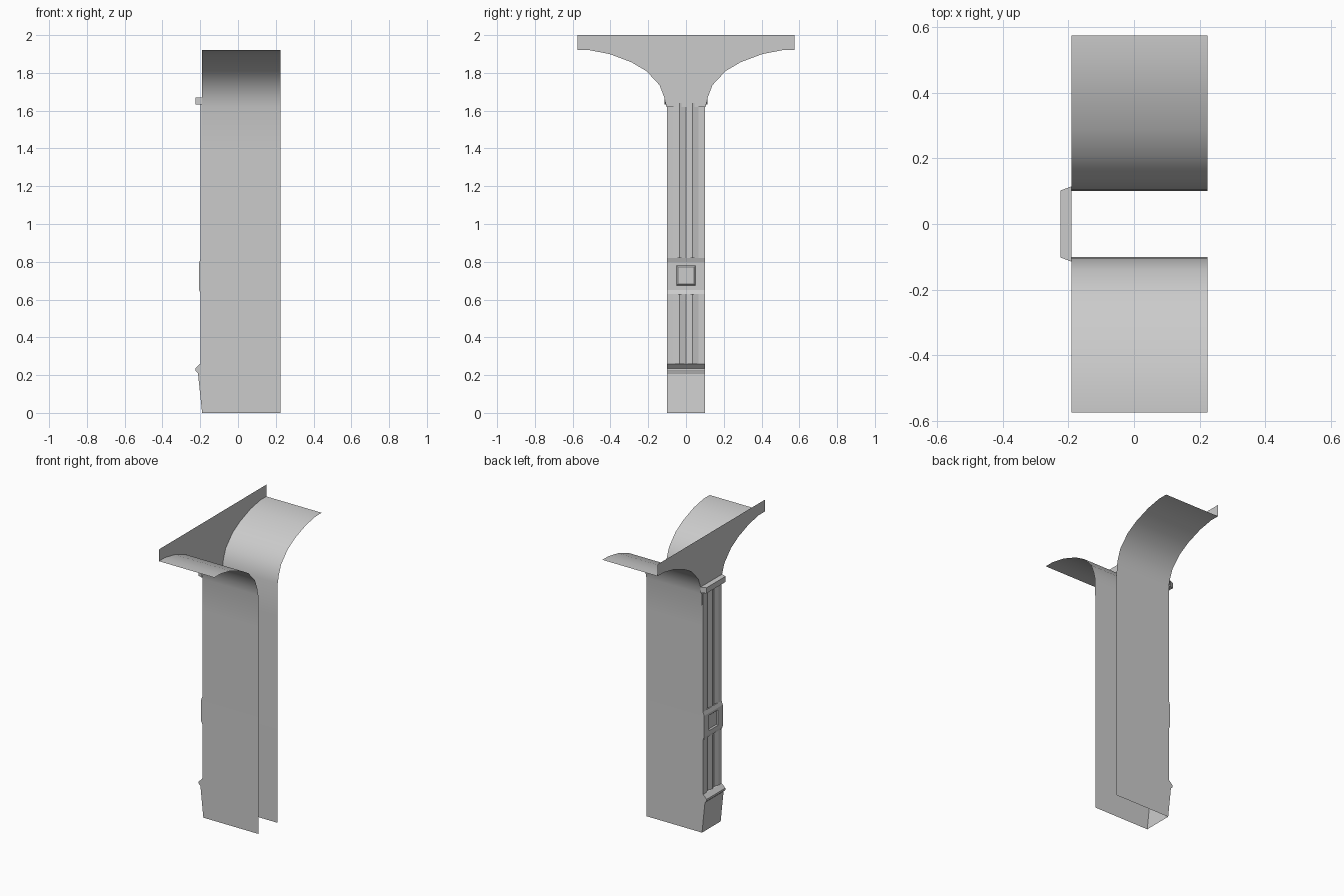
import bpy, bmesh

if "Cube" in bpy.data.objects:
    bpy.data.objects.remove(bpy.data.objects["Cube"])

FACE, BACK = -0.19, 0.225   # front plane of the pier and its open rear edge


def make(name, verts, faces, smooth=False, recalc=True):
    bm = bmesh.new()
    vs = [bm.verts.new(v) for v in verts]
    for f in faces:
        bm.faces.new([vs[i] for i in f])
    if recalc:
        bmesh.ops.recalc_face_normals(bm, faces=bm.faces)
    me = bpy.data.meshes.new(name)
    bm.to_mesh(me)
    bm.free()
    ob = bpy.data.objects.new(name, me)
    bpy.context.collection.objects.link(ob)
    for p in me.polygons:
        p.use_smooth = smooth
    return ob


def strip(name, a, b, caps=False, smooth=False, recalc=False):
    """Sheet between two matching rows of points, optionally with end caps."""
    n = len(a)
    faces = [(i, i + 1, n + i + 1, n + i) for i in range(n - 1)]
    if caps:
        faces += [tuple(reversed(range(n))), tuple(range(n, 2 * n))]
    return make(name, a + b, faces, smooth, recalc)


def rings(name, rows):
    """Nested rectangles (half width, z low, z high, x), last one filled."""
    verts, faces = [], []
    for w, z0, z1, x in rows:
        verts += [(x, w, z0), (x, -w, z0), (x, -w, z1), (x, w, z1)]
    for r in range(len(rows) - 1):
        for i in range(4):
            j = (i + 1) % 4
            faces.append((4 * r + i, 4 * r + j, 4 * r + 4 + j, 4 * r + 4 + i))
    k = 4 * (len(rows) - 1)
    faces.append((k, k + 1, k + 2, k + 3))
    ob = make(name, verts, faces, recalc=False)
    # front faces look towards -x
    if ob.data.polygons[-1].normal.x > 0:
        ob.data.flip_normals()
    return ob


# Side walls that sweep outwards into the half arches
curve = [(0.1, 0), (0.1, 1.4), (0.104, 1.62), (0.115, 1.67), (0.14, 1.735),
         (0.21, 1.81), (0.29, 1.857), (0.405, 1.9), (0.51, 1.92), (0.575, 1.92)]
for side, s in (("left", -1), ("right", 1)):
    front = [(FACE, s * y, z) for y, z in curve]
    rear = [(BACK, s * y, z) for y, z in curve]
    pair = (front, rear) if s < 0 else (rear, front)
    wall = strip(side + "_wall_and_arch", *pair, smooth=True)
    if wall.data.polygons[0].normal.y * s < 0:
        wall.data.flip_normals()

# Flat spandrel above the capital
arch = [p for p in curve if p[1] > 1.6]
outline = [(y, z) for y, z in arch] + [(0.575, 2), (-0.575, 2)]
outline += [(-y, z) for y, z in reversed(arch)]
spandrel = make("spandrel", [(FACE, y, z) for y, z in outline],
                [tuple(range(len(outline)))], recalc=False)
if spandrel.data.polygons[0].normal.x > 0:
    spandrel.data.flip_normals()

# Fluted shaft, below and above the middle block
flutes = [(FACE, -0.1), (-0.198, -0.1), (-0.198, -0.067), (-0.186, -0.034),
          (-0.198, 0), (-0.186, 0.034), (-0.198, 0.067), (-0.198, 0.1), (FACE, 0.1)]
for name, z0, z1 in (("lower_shaft", 0.26, 0.63), ("upper_shaft", 0.82, 1.64)):
    shaft = strip(name, [(x, y, z0) for x, y in flutes],
                  [(x, y, z1) for x, y in flutes])
    if shaft.data.polygons[1].normal.x > 0:
        shaft.data.flip_normals()

# Leaning plinth with its moulding
base = [(FACE, 0), (-0.212, 0.21), (-0.225, 0.222), (-0.225, 0.235),
        (-0.2, 0.26), (FACE, 0.262)]
strip("plinth", [(x, -0.1, z) for x, z in base],
      [(x, 0.1, z) for x, z in base], caps=True, recalc=True)
plinth = bpy.data.objects["plinth"]
if plinth.data.polygons[0].normal.x > 0:
    plinth.data.flip_normals()

# Middle block with a sunken square, and the capital band
rings("middle_block", [(0.1, 0.63, 0.82, FACE), (0.1, 0.63, 0.82, -0.197),
                       (0.1, 0.65, 0.795, -0.206), (0.05, 0.675, 0.78, -0.206),
                       (0.043, 0.682, 0.773, -0.198)])
rings("capital", [(0.115, 1.632, 1.67, FACE), (0.102, 1.632, 1.67, BACK * -1)])
